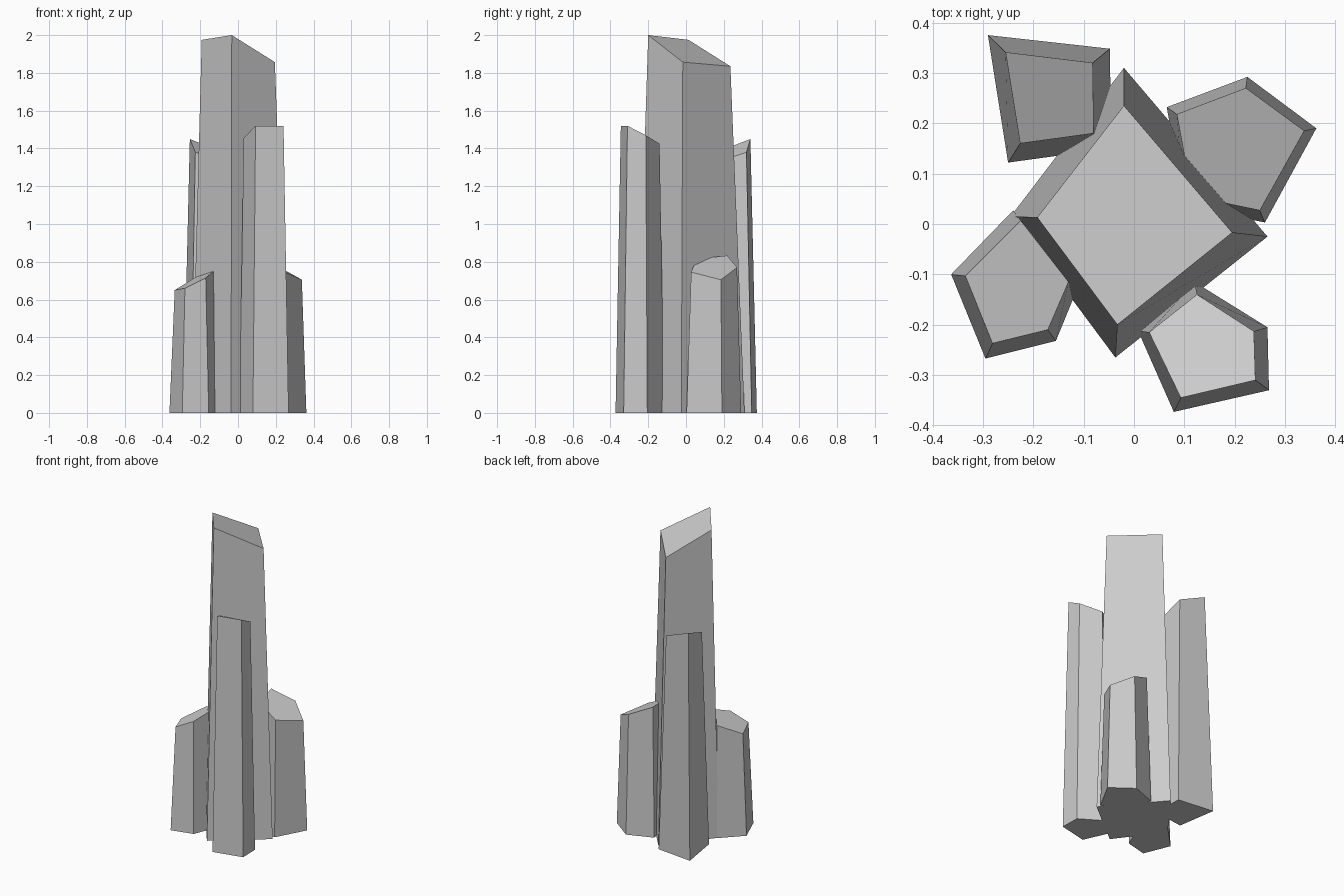
import bpy
import bmesh

stone = bpy.data.materials.new("light grey stone")
stone.diffuse_color = (0.6, 0.6, 0.6, 1)


def shard(name, base, top):
    """Tapered prism: flat base outline on the ground, slanted top outline."""
    bm = bmesh.new()
    low = [bm.verts.new((x, y, 0)) for x, y in base]
    high = [bm.verts.new(p) for p in top]
    n = len(low)
    bm.faces.new(low)
    bm.faces.new(high)
    for i in range(n):
        j = (i + 1) % n
        bm.faces.new((low[i], low[j], high[j], high[i]))
    bmesh.ops.recalc_face_normals(bm, faces=bm.faces)
    mesh = bpy.data.meshes.new(name)
    bm.to_mesh(mesh)
    bm.free()
    mesh.materials.append(stone)
    bpy.context.collection.objects.link(bpy.data.objects.new(name, mesh))


# Tall four-sided centre
shard("centre_shard",
      [(-0.02, 0.31), (0.265, -0.025), (-0.037, -0.265), (-0.245, 0.015)],
      [(-0.02, 0.235, 1.835), (0.195, -0.017, 1.857),
       (-0.033, -0.2, 2.0), (-0.192, 0.013, 1.975)])

# Four-sided shard at the back left
shard("back_left_shard",
      [(-0.29, 0.375), (-0.048, 0.348), (-0.045, 0.15), (-0.25, 0.122)],
      [(-0.255, 0.341, 1.45), (-0.082, 0.32, 1.38),
       (-0.08, 0.18, 1.333), (-0.226, 0.16, 1.38)])

# Short five-sided shard at the back right
shard("back_right_shard",
      [(0.065, 0.232), (0.225, 0.292), (0.362, 0.19), (0.26, 0.003), (0.1, 0.035)],
      [(0.085, 0.218, 0.833), (0.222, 0.27, 0.77), (0.338, 0.185, 0.705),
       (0.25, 0.027, 0.745), (0.115, 0.055, 0.814)])

# Tall five-sided shard at the front right
shard("front_right_shard",
      [(0.008, -0.212), (0.079, -0.373), (0.268, -0.33), (0.265, -0.205), (0.12, -0.115)],
      [(0.03, -0.215, 1.455), (0.093, -0.345, 1.52), (0.241, -0.31, 1.52),
       (0.238, -0.213, 1.47), (0.125, -0.14, 1.425)])

# Short five-sided shard at the front left
shard("front_left_shard",
      [(-0.363, -0.1), (-0.295, -0.267), (-0.155, -0.232), (-0.105, -0.11), (-0.24, 0.027)],
      [(-0.335, -0.103, 0.65), (-0.281, -0.237, 0.66), (-0.171, -0.21, 0.715),
       (-0.13, -0.115, 0.75), (-0.225, 0.007, 0.718)])
